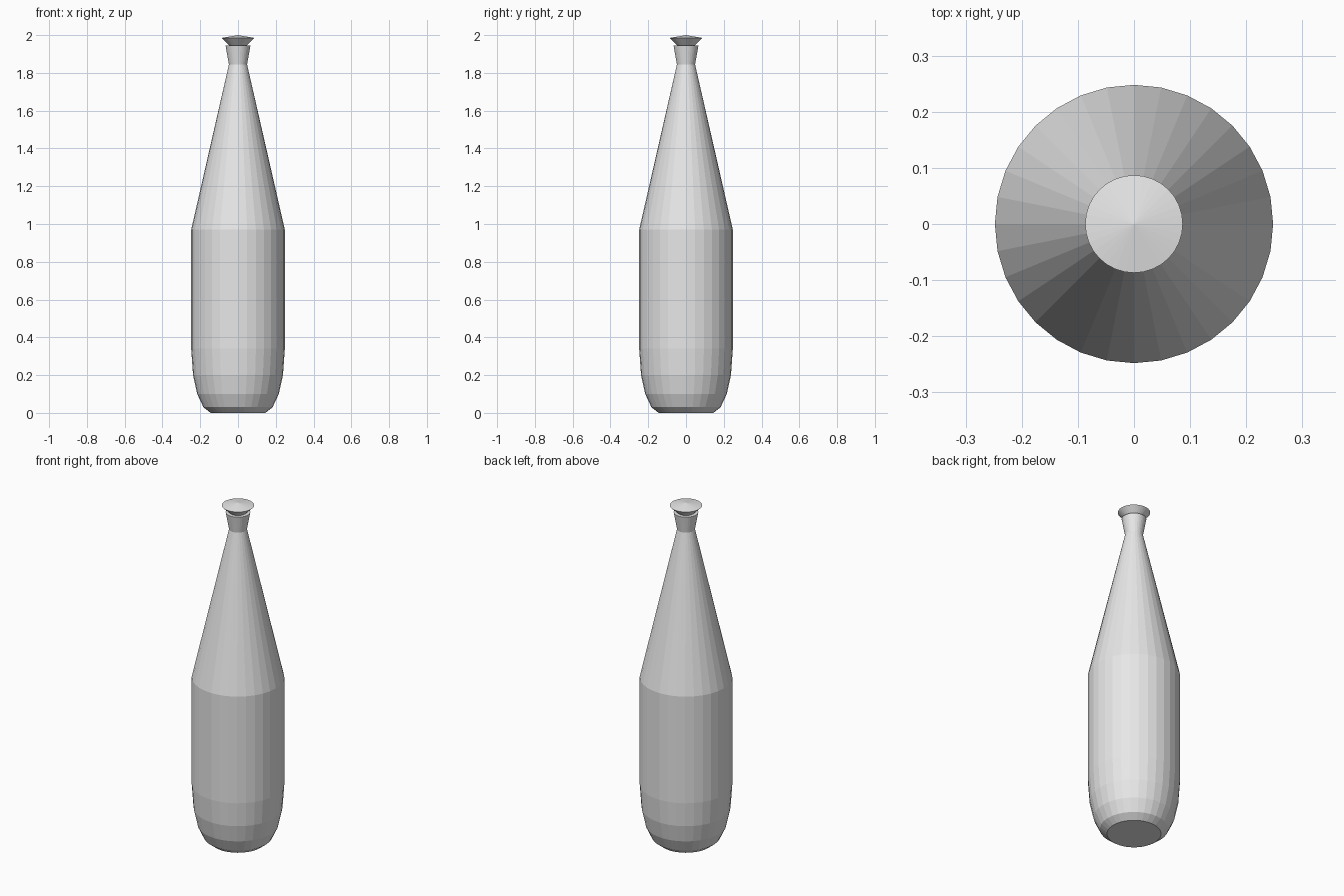
import bpy
import bmesh
from math import cos, sin, tau

old = bpy.data.objects.get("Cube")
if old:
    bpy.data.objects.remove(old, do_unlink=True)


def make_material(name, colour):
    mat = bpy.data.materials.new(name)
    mat.use_nodes = True
    mat.diffuse_color = colour
    mat.node_tree.nodes["Principled BSDF"].inputs["Base Color"].default_value = colour
    return mat


def lathe(name, profile, mat, segments=32):
    """Spin (radius, height) points around z; zero radius makes a pole."""
    bm = bmesh.new()
    rings = []
    for r, z in profile:
        count = segments if r > 0 else 1
        rings.append([bm.verts.new((r * cos(tau * i / segments), r * sin(tau * i / segments), z))
                      for i in range(count)])
    for low, high in zip(rings, rings[1:]):
        for i in range(segments):
            j = (i + 1) % segments
            corners = [low[i % len(low)], low[j % len(low)],
                       high[j % len(high)], high[i % len(high)]]
            bm.faces.new(list(dict.fromkeys(corners)))
    bmesh.ops.recalc_face_normals(bm, faces=bm.faces)
    mesh = bpy.data.meshes.new(name)
    bm.to_mesh(mesh)
    bm.free()
    mesh.materials.append(mat)
    obj = bpy.data.objects.new(name, mesh)
    bpy.context.collection.objects.link(obj)
    return obj


grey = make_material("light grey", (0.8, 0.8, 0.8, 1))

# Bottle: rounded base, straight body, long tapered neck, flared lip
lathe("bottle", [(0, 0), (0.145, 0), (0.183, 0.03), (0.216, 0.1), (0.238, 0.2),
                 (0.248, 0.34), (0.248, 0.97), (0.048, 1.845), (0.066, 1.945),
                 (0.044, 1.945), (0, 1.945)], grey)

# Stopper: flared plug with a shallow domed top
lathe("stopper", [(0, 1.93), (0.044, 1.93), (0.046, 1.945), (0.087, 1.985), (0, 2)], grey)
